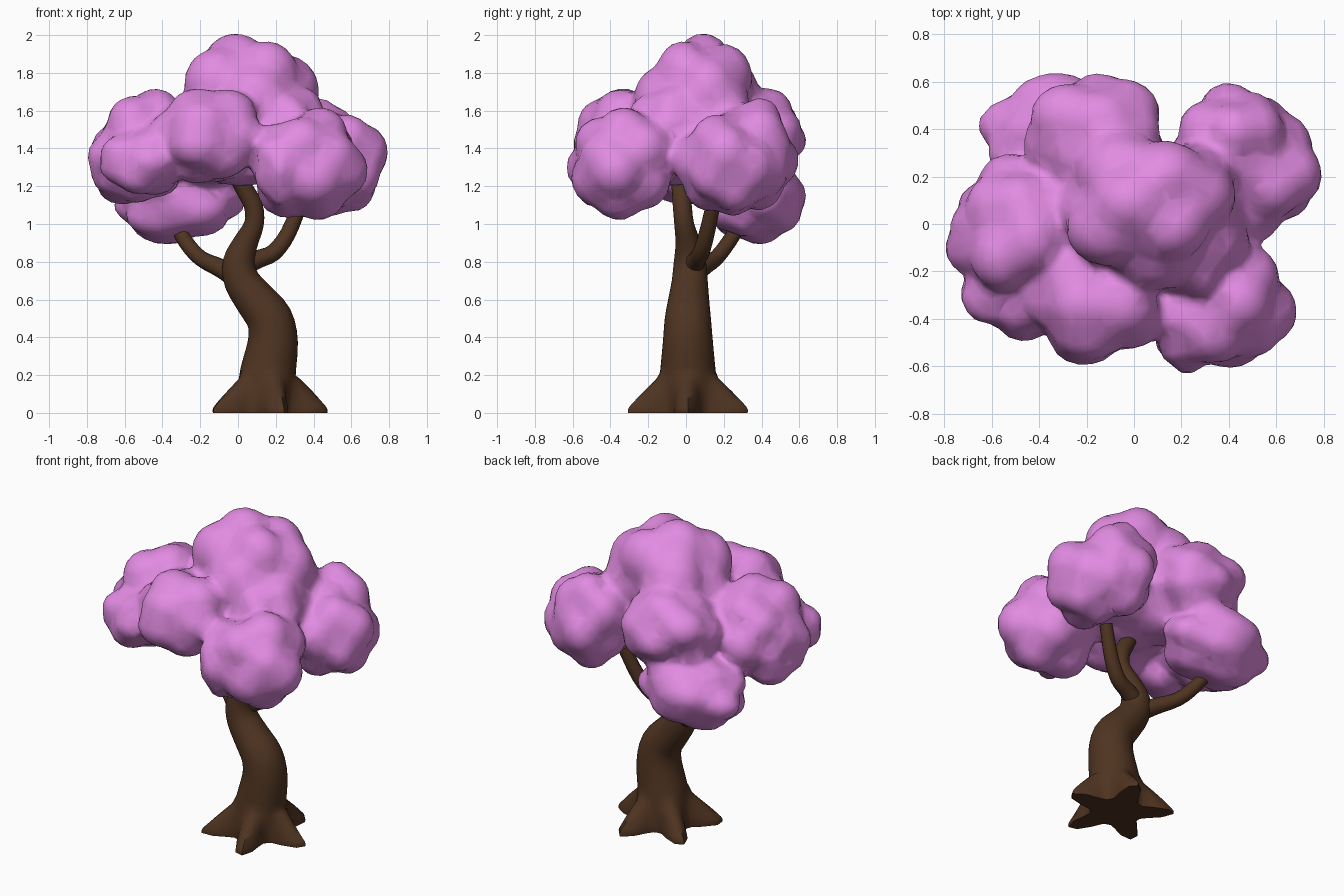
import bpy, bmesh, math, random
from mathutils import Vector

cube = bpy.data.objects.get("Cube")
if cube:
    bpy.data.objects.remove(cube, do_unlink=True)


def make_material(name, rgb):
    mat = bpy.data.materials.new(name)
    mat.use_nodes = True
    mat.diffuse_color = (*rgb, 1)
    bsdf = mat.node_tree.nodes["Principled BSDF"]
    bsdf.inputs["Base Color"].default_value = (*rgb, 1)
    bsdf.inputs["Roughness"].default_value = 0.9
    return mat


BARK = make_material("brown bark", (0.078, 0.034, 0.015))
BLOSSOM = make_material("pink blossom", (0.76, 0.26, 0.76))


def finish(name, bm, mat):
    bmesh.ops.recalc_face_normals(bm, faces=bm.faces)
    mesh = bpy.data.meshes.new(name)
    bm.to_mesh(mesh)
    bm.free()
    mesh.materials.append(mat)
    obj = bpy.data.objects.new(name, mesh)
    bpy.context.collection.objects.link(obj)
    bpy.ops.object.select_all(action="DESELECT")
    obj.select_set(True)
    bpy.context.view_layer.objects.active = obj
    bpy.ops.object.shade_smooth_by_angle(angle=math.radians(60))
    return obj


def smooth_path(points, steps=3):
    """Catmull-Rom path through (x, y, z, radius) points."""
    pts = [Vector(p) for p in points]
    pts = [2 * pts[0] - pts[1]] + pts + [2 * pts[-1] - pts[-2]]
    out = []
    for a, b, c, d in zip(pts, pts[1:], pts[2:], pts[3:]):
        for i in range(steps):
            t = i / steps
            out.append(0.5 * (2 * b + (c - a) * t + (2 * a - 5 * b + 4 * c - d) * t ** 2
                              + (3 * b - a - 3 * c + d) * t ** 3))
    return out + [pts[-2]]


def loft(bm, path, sides, flare=None):
    """Tube along a path; flare(z, angle) adds to the radius."""
    rings = []
    for i, p in enumerate(path):
        ahead = path[min(i + 1, len(path) - 1)] - path[max(i - 1, 0)]
        tangent = ahead.to_3d().normalized()
        if flare and p.z < 0.2:
            tangent = Vector((0, 0, 1))
        side = Vector((0, 1, 0)).cross(tangent).normalized()
        up = tangent.cross(side)
        ring = []
        for k in range(sides):
            a = math.tau * k / sides
            r = p.w + (flare(p.z, a) if flare else 0)
            ring.append(bm.verts.new(p.to_3d() + (side * math.cos(a) + up * math.sin(a)) * r))
        rings.append(ring)
    for low, high in zip(rings, rings[1:]):
        for k in range(sides):
            n = (k + 1) % sides
            bm.faces.new((low[k], low[n], high[n], high[k]))
    bm.faces.new(rings[0][::-1])
    bm.faces.new(rings[-1])


def root_flare(z, angle):
    """Five blunt roots fading out up the trunk."""
    fade = max(0, min(1, 1.12 - z / 0.18))
    peak = (0.5 + 0.5 * math.cos(5 * (angle + math.radians(2)))) ** 1.8
    return 0.18 * peak * fade


# Trunk with spreading roots
bm = bmesh.new()
loft(bm, smooth_path([
    (0.14, 0.01, 0, 0.155), (0.142, 0.01, 0.05, 0.16), (0.15, 0.01, 0.12, 0.158),
    (0.16, 0.01, 0.22, 0.147), (0.185, 0.01, 0.38, 0.132), (0.165, 0.01, 0.5, 0.122),
    (0.09, 0.015, 0.6, 0.108), (0.02, 0.02, 0.7, 0.095), (0.005, 0.02, 0.8, 0.085),
    (0.04, 0.01, 0.9, 0.066), (0.085, -0.01, 1.0, 0.052), (0.08, -0.02, 1.1, 0.05),
    (0.025, -0.03, 1.2, 0.047), (-0.04, -0.06, 1.32, 0.04)]), 40, root_flare)
finish("trunk", bm, BARK)

# Side branches
BRANCHES = {
    "left_branch": [(0.0, 0.03, 0.77, 0.06), (0.11, 0.06, 0.815, 0.048), (0.19, 0.08, 0.85, 0.045),
                    (0.265, 0.11, 0.95, 0.042), (0.34, 0.15, 1.13, 0.038)],
    "right_branch": [(0.02, 0.02, 0.7, 0.06), (-0.09, 0.08, 0.765, 0.05), (-0.2, 0.16, 0.82, 0.042),
                     (-0.28, 0.23, 0.91, 0.04), (-0.34, 0.3, 1.02, 0.036)],
}
for name, points in BRANCHES.items():
    bm = bmesh.new()
    loft(bm, smooth_path(points), 14)
    finish(name, bm, BARK)


def add_clump(bm, xs, ys, zs, seed, lumps=14):
    """Icosphere pushed out to the hull of many round lumps, fitted to a box."""
    rng = random.Random(seed)
    centres = []
    for i in range(lumps):
        h = 1 - 2 * (i + 0.5) / lumps
        a = i * 2.4 + rng.uniform(-0.4, 0.4) + seed
        w = math.sqrt(1 - h * h)
        d = Vector((w * math.cos(a), w * math.sin(a), h))
        centres.append((d * rng.uniform(0.48, 0.58), rng.uniform(0.42, 0.52)))
    verts = bmesh.ops.create_icosphere(bm, subdivisions=4, radius=1)["verts"]
    for v in verts:
        u = v.co.normalized()
        reach = 0.75
        for c, r in centres:
            along = c.dot(u)
            inside = r * r - c.length_squared + along * along
            if inside > 0 and along > 0:
                reach = max(reach, along + math.sqrt(inside))
        v.co = u * reach
    for axis, (low, high) in enumerate((xs, ys, zs)):
        values = [v.co[axis] for v in verts]
        start, size = min(values), max(values) - min(values)
        for v in verts:
            v.co[axis] = low + (v.co[axis] - start) / size * (high - low)


# Blossom clumps: x, y and z ranges
CLUMPS = [
    ((-0.32, 0.43), (-0.28, 0.39), (1.23, 2.01)),    # crown top
    ((0.06, 0.49), (-0.32, 0.22), (1.26, 1.74)),     # crown shoulder
    ((-0.5, 0.5), (-0.33, 0.36), (1.2, 1.68)),       # crown core
    ((0.07, 0.69), (-0.61, -0.03), (1.02, 1.62)),    # front left
    ((0.07, 0.42), (-0.635, -0.25), (1.07, 1.55)),   # front left lobe
    ((0.15, 0.67), (0.07, 0.6), (1.07, 1.67)),       # back left
    ((0.28, 0.795), (-0.07, 0.47), (1.04, 1.6)),     # left
    ((-0.47, 0.135), (-0.6, -0.02), (1.21, 1.72)),   # front right
    ((-0.8, -0.28), (-0.24, 0.22), (1.1, 1.57)),     # right
    ((-0.74, -0.22), (-0.29, 0.3), (1.17, 1.72)),    # right top
    ((-0.735, -0.26), (-0.5, -0.03), (1.15, 1.53)),  # right corner
    ((-0.47, 0.13), (0.1, 0.64), (1.22, 1.72)),      # back right
    ((-0.66, 0.04), (0.1, 0.64), (0.89, 1.34)),      # low back
]
bm = bmesh.new()
for seed, box in enumerate(CLUMPS):
    add_clump(bm, *box, seed + 3)
canopy = finish("blossom_canopy", bm, BLOSSOM)

# Fuse the clumps into one soft, coarsely faceted mass
fuse = canopy.modifiers.new("fuse", "REMESH")
fuse.mode = "VOXEL"
fuse.voxel_size = 0.025
fuse.use_smooth_shade = True
soften = canopy.modifiers.new("soften", "SMOOTH")
soften.factor = 0.5
soften.iterations = 5
facet = canopy.modifiers.new("facet", "DECIMATE")
facet.ratio = 0.2
